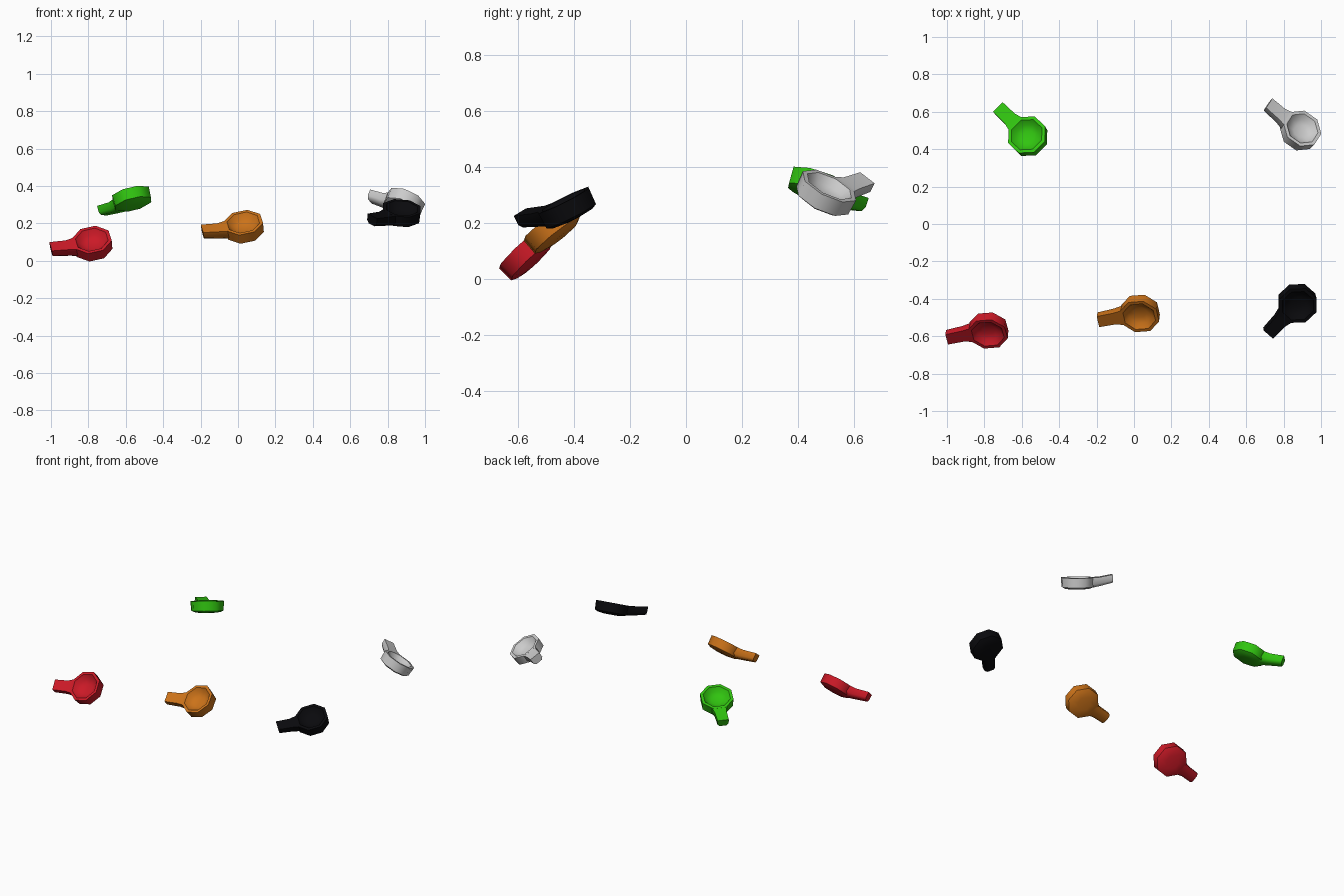
import bpy, bmesh, math
from mathutils import Vector, Matrix

if "Cube" in bpy.data.objects:
    bpy.data.objects.remove(bpy.data.objects["Cube"])


def loft(bm, rings):
    """Skin a list of equal-sized point rings and cap both ends."""
    loops = [[bm.verts.new(p) for p in ring] for ring in rings]
    n = len(loops[0])
    for a, b in zip(loops, loops[1:]):
        for i in range(n):
            j = (i + 1) % n
            bm.faces.new((a[i], a[j], b[j], b[i]))
    bm.faces.new(loops[0][::-1])
    bm.faces.new(loops[-1])


def octagon(r, z):
    pts = []
    for i in range(8):
        a = math.pi / 8 + i * math.pi / 4
        pts.append((r * math.cos(a), r * math.sin(a), z))
    return pts


def handle_ring(x, z, w, t):
    # flattened section with chamfered lower corners
    return [(x, -w, z + t), (x, w, z + t), (x, w, z - t * 0.4),
            (x, w * 0.6, z - t), (x, -w * 0.6, z - t), (x, -w, z - t * 0.4)]


def scoop(name, centre, end, normal, colour):
    bm = bmesh.new()
    # dished bowl: rounded underside, straight wall, sloping recess
    loft(bm, [octagon(r, z) for r, z in (
        (0.045, -0.042), (0.085, -0.037), (0.106, -0.027), (0.109, 0.034),
        (0.090, 0.034), (0.068, 0.006), (0.035, -0.006))])
    # handle bending slightly upward from the bowl
    loft(bm, [handle_ring(*s) for s in (
        (0.084, 0.000, 0.050, 0.033), (0.135, 0.006, 0.038, 0.029),
        (0.224, 0.025, 0.036, 0.026))])
    bmesh.ops.recalc_face_normals(bm, faces=bm.faces)
    me = bpy.data.meshes.new(name)
    bm.to_mesh(me)
    bm.free()
    ob = bpy.data.objects.new(name, me)
    bpy.context.collection.objects.link(ob)
    # orient: local z along the bowl normal, local x toward the handle
    n = Vector(normal).normalized()
    h = Vector(end) - Vector(centre)
    u = (h - n * h.dot(n)).normalized()
    v = n.cross(u)
    rot = Matrix((u, v, n)).transposed().to_4x4()
    ob.matrix_world = Matrix.Translation(centre) @ rot
    mat = bpy.data.materials.new(name + "_paint")
    mat.diffuse_color = (*colour, 1)
    mat.use_nodes = True
    mat.node_tree.nodes["Principled BSDF"].inputs["Base Color"].default_value = mat.diffuse_color
    me.materials.append(mat)
    bpy.context.view_layer.objects.active = ob
    ob.select_set(True)
    bpy.ops.object.shade_smooth_by_angle(angle=math.radians(50))
    ob.select_set(False)


# five scattered scoops: name, bowl centre, handle end, facing, colour
scoop("red_scoop", (-0.778, -0.566, 0.088), (-0.988, -0.622, 0.085), (-0.15, -0.93, 1), (0.6, 0.01, 0.02))
scoop("orange_scoop", (0.032, -0.475, 0.178), (-0.185, -0.532, 0.186), (-0.15, -0.78, 1), (0.6, 0.17, 0.01))
scoop("black_scoop", (0.873, -0.422, 0.251), (0.72, -0.585, 0.23), (0.1, -0.5, 1), (0.003, 0.003, 0.004))
scoop("grey_scoop", (0.888, 0.497, 0.304), (0.722, 0.627, 0.335), (0.43, 0.5, 1), (0.55, 0.55, 0.55))
scoop("green_scoop", (-0.566, 0.467, 0.329), (-0.72, 0.618, 0.293), (-0.25, 0.33, 1), (0.03, 0.55, 0.005))
